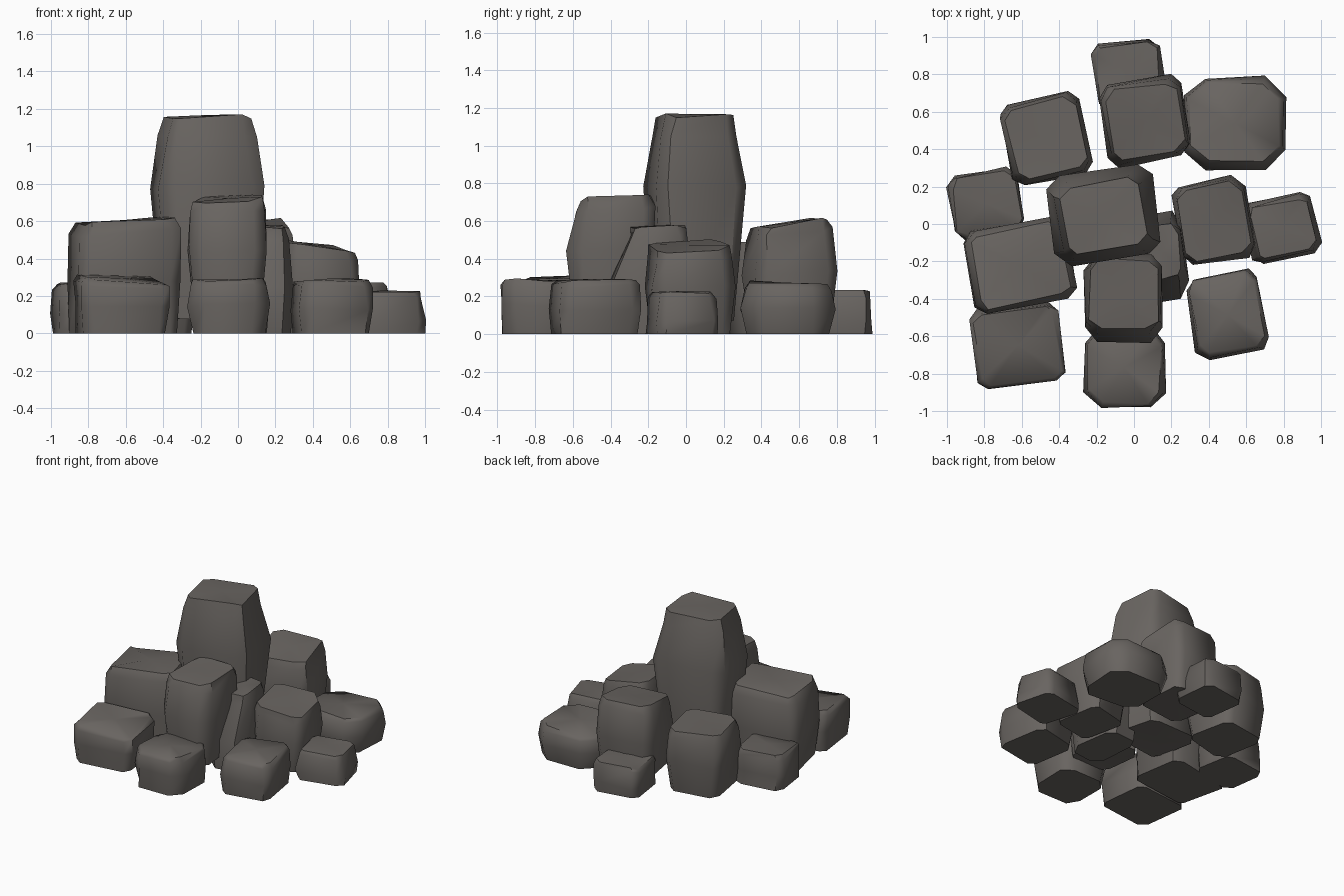
import bpy, bmesh, math, random

if "Cube" in bpy.data.objects:
    bpy.data.objects.remove(bpy.data.objects["Cube"])

random.seed(4)

stone = bpy.data.materials.new("dark_brown_grey_stone")
stone.diffuse_color = (0.14, 0.128, 0.118, 1)
stone.use_nodes = True
stone.node_tree.nodes["Principled BSDF"].inputs["Base Color"].default_value = stone.diffuse_color


def rock(name, cx, cy, w, d, rot, z0, zmid, ztop, top=0.86, bottom=0.88,
         cut=0.13, tilt=(0, 0), shift=(0, 0)):
    """Chamfered, slightly irregular boulder built from four stacked rings."""
    bm = bmesh.new()
    c, s = math.cos(math.radians(rot)), math.sin(math.radians(rot))
    k = 1 - 2 * cut
    outline = [(-k, -1), (k, -1), (1, -k), (1, k), (k, 1), (-k, 1), (-1, k), (-1, -k)]
    h = ztop - z0
    levels = [(z0, bottom, 0, 0), (zmid, 1.0, 0, 0.4),
              (ztop - 0.10 * h, top + 0.06, 1, 1), (ztop, top - 0.02, 1, 1)]

    def place(u, v, z, sc, sh, tl, j):
        x, y = u * sc * w / 2, v * sc * d / 2
        r = lambda: random.uniform(-j, j)
        return bm.verts.new((cx + c * x - s * y + shift[0] * sh + r(),
                             cy + s * x + c * y + shift[1] * sh + r(),
                             max(0, z + tl * (tilt[0] * u + tilt[1] * v) + (r() if z > 0 else 0))))

    rings = [[place(u, v, z, sc, sh, tl, 0.012) for u, v in outline]
             for z, sc, sh, tl in levels]
    for a, b in zip(rings, rings[1:]):
        for i in range(8):
            j = (i + 1) % 8
            bm.faces.new((a[i], a[j], b[j], b[i]))
    # caps as fans around a centre point
    peak = place(0, 0, ztop + 0.005, 1, 1, 0, 0.004)
    base = place(0, 0, z0, 1, 0, 0, 0)
    for i in range(8):
        j = (i + 1) % 8
        bm.faces.new((rings[-1][i], rings[-1][j], peak))
        bm.faces.new((rings[0][j], rings[0][i], base))
    bmesh.ops.recalc_face_normals(bm, faces=bm.faces)
    mesh = bpy.data.meshes.new(name)
    bm.to_mesh(mesh)
    bm.free()
    mesh.materials.append(stone)
    ob = bpy.data.objects.new(name, mesh)
    bpy.context.collection.objects.link(ob)
    bpy.ops.object.select_all(action='DESELECT')
    ob.select_set(True)
    bpy.context.view_layer.objects.active = ob
    bpy.ops.object.shade_smooth_by_angle(angle=math.radians(50))


# tall boulder in the middle
rock("tall_centre_rock", -0.165, 0.05, 0.57, 0.48, 8, 0.08, 0.78, 1.16, top=0.77, bottom=0.8,
     shift=(0, -0.01))

# middle tier leaning against it
rock("front_middle_rock", -0.055, -0.40, 0.43, 0.46, 0, 0.10, 0.45, 0.72, top=0.84, bottom=0.8,
     cut=0.15, tilt=(0.01, 0.01), shift=(0, 0.02))
rock("left_middle_rock", -0.61, -0.22, 0.56, 0.45, 10, 0.0, 0.28, 0.60, top=0.9, bottom=0.92,
     cut=0.1, tilt=(0.015, 0))
rock("back_left_rock", -0.47, 0.455, 0.45, 0.46, 12, 0.0, 0.25, 0.48, top=0.86, bottom=0.84)
rock("back_middle_rock", 0.055, 0.55, 0.46, 0.44, 9, 0.05, 0.32, 0.59, top=0.86, bottom=0.85,
     tilt=(0, 0.03))
rock("right_middle_rock", 0.425, 0.015, 0.39, 0.44, 10, 0.0, 0.26, 0.47, top=0.88, bottom=0.86,
     tilt=(-0.025, 0.015))
rock("inner_filler_rock", 0.13, -0.18, 0.30, 0.46, 8, 0.0, 0.25, 0.57, top=0.62, bottom=0.9,
     cut=0.18, shift=(0.02, 0.03))

# low rocks around the foot of the pile
rock("front_left_foot_rock", -0.62, -0.65, 0.47, 0.42, 7, 0.0, 0.15, 0.29, top=0.92, bottom=0.94,
     cut=0.1, tilt=(-0.01, 0.01))
rock("front_foot_rock", -0.05, -0.77, 0.44, 0.43, 0, 0.0, 0.15, 0.285, top=0.88, bottom=0.9, cut=0.18)
rock("front_right_foot_rock", 0.50, -0.485, 0.40, 0.43, 11, 0.0, 0.13, 0.285, top=0.9, bottom=0.93)
rock("right_foot_rock", 0.79, -0.02, 0.37, 0.33, 13, 0.0, 0.06, 0.22, top=0.84, bottom=0.98, cut=0.1)
rock("back_right_foot_rock", 0.54, 0.54, 0.56, 0.49, 0, 0.0, 0.14, 0.265, top=0.85, bottom=0.85,
     cut=0.2, tilt=(0, -0.008))
rock("back_foot_rock", -0.03, 0.80, 0.37, 0.35, 7, 0.0, 0.08, 0.225, top=0.91, bottom=0.98)
rock("left_foot_rock", -0.79, 0.11, 0.38, 0.34, 10, 0.0, 0.10, 0.265, top=0.92, bottom=0.98)
